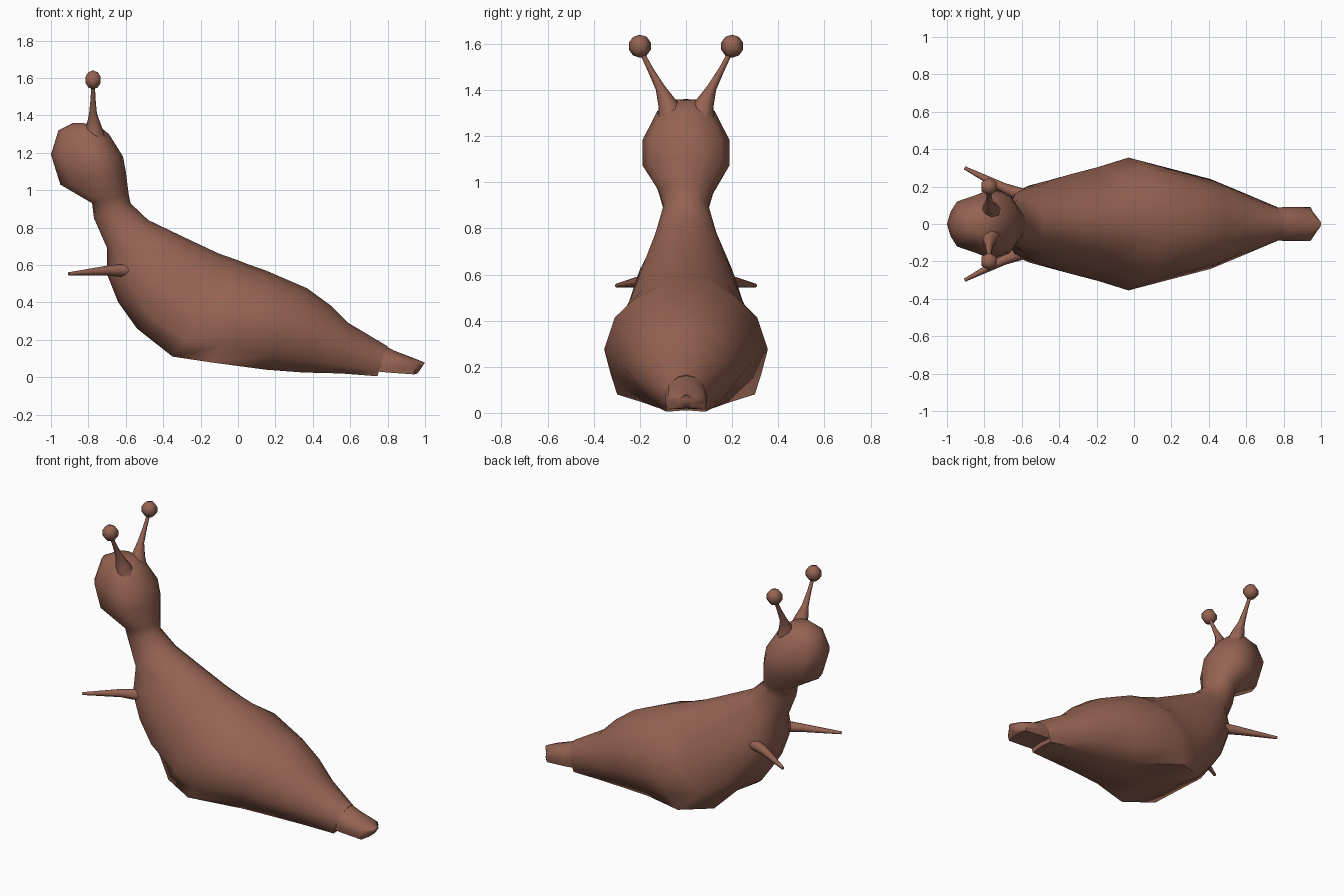
import bpy, bmesh, math
from mathutils import Vector

old = bpy.data.objects.get("Cube")
if old:
    bpy.data.objects.remove(old)

skin = bpy.data.materials.new("brown_skin")
skin.use_nodes = True
COLOUR = (0.30, 0.125, 0.085, 1)
skin.diffuse_color = COLOUR
bsdf = skin.node_tree.nodes["Principled BSDF"]
bsdf.inputs["Base Color"].default_value = COLOUR
bsdf.inputs["Roughness"].default_value = 0.8


def finish(name, bm, mirrored=False, angle=60):
    bmesh.ops.recalc_face_normals(bm, faces=bm.faces)
    mesh = bpy.data.meshes.new(name)
    bm.to_mesh(mesh)
    bm.free()
    mesh.materials.append(skin)
    obj = bpy.data.objects.new(name, mesh)
    bpy.context.collection.objects.link(obj)
    bpy.ops.object.select_all(action='DESELECT')
    obj.select_set(True)
    bpy.context.view_layer.objects.active = obj
    bpy.ops.object.shade_smooth_by_angle(angle=math.radians(angle))
    if mirrored:
        mod = obj.modifiers.new("mirror", 'MIRROR')
        mod.use_axis = (False, True, False)


def loft(bm, rings):
    """Skin a list of equal rings and close both ends."""
    loops = [[bm.verts.new(p) for p in ring] for ring in rings]
    for a, b in zip(loops, loops[1:]):
        for i in range(len(a)):
            j = (i + 1) % len(a)
            bm.faces.new((a[i], a[j], b[j], b[i]))
    bm.faces.new(loops[0])
    bm.faces.new(loops[-1])


# Half cross-sections (depth, width), from back to front
ROUND = [((1 - math.cos(math.pi * i / 7)) / 2, math.sin(math.pi * i / 7)) for i in range(8)]
HEAD = [(0, 0), (0.04, 0.42), (0.18, 0.82), (0.4, 1),
        (0.6, 0.82), (0.86, 0.64), (0.95, 0.35), (1, 0)]
BACK = [(0, 0), (0.05, 0.36), (0.16, 0.64), (0.32, 0.87), (0.6, 1)]
CHEST = BACK + [(0.85, 0.86), (0.95, 0.45), (1, 0)]


def foot(rim):
    """Section with a flat sole whose edge is `rim` of the full width."""
    return BACK + [(0.82, 0.5 + 0.5 * rim), (1, rim), (0.96, 0)]


def section(bx, bz, fx, fz, width, profile):
    """Ring from a back point to a front point."""
    half = [Vector((bx + (fx - bx) * t, w * width, bz + (fz - bz) * t)) for t, w in profile]
    return half + [Vector((p.x, -p.y, p.z)) for p in half[-2:0:-1]]


# Body: head, neck, chest, and trunk over a narrowing sole
# each row: back x, back z, front x, front z, half width, profile
body = [
    (-0.76, 1.355, -0.88, 1.36, 0.06, ROUND),
    (-0.69, 1.30, -0.96, 1.32, 0.125, HEAD),
    (-0.615, 1.18, -1.00, 1.19, 0.188, HEAD),
    (-0.60, 1.10, -0.95, 1.03, 0.188, HEAD),
    (-0.585, 0.98, -0.78, 0.93, 0.12, ROUND),
    (-0.575, 0.93, -0.77, 0.85, 0.10, ROUND),
    (-0.48, 0.84, -0.70, 0.69, 0.135, ROUND),
    (-0.25, 0.73, -0.70, 0.55, 0.20, CHEST),
    (-0.10, 0.66, -0.64, 0.40, 0.24, CHEST),
    (0.00, 0.625, -0.54, 0.26, 0.27, CHEST),
    (0.05, 0.605, -0.35, 0.11, 0.305, foot(0.7)),
    (0.15, 0.57, -0.15, 0.08, 0.355, foot(0.84)),
    (0.37, 0.475, 0.15, 0.04, 0.285, foot(0.6)),
    (0.50, 0.38, 0.35, 0.025, 0.24, foot(0.55)),
    (0.59, 0.29, 0.55, 0.02, 0.175, foot(0.65)),
    (0.80, 0.165, 0.745, 0.005, 0.09, foot(0.95)),
]
bm = bmesh.new()
loft(bm, [section(*row) for row in body])
finish("body", bm)

# Tail tip emerging above the step in the sole
tail = [
    (0.72, 0.20, 0.70, 0.035, 0.088, foot(0.95)),
    (0.84, 0.14, 0.80, 0.025, 0.09, foot(0.95)),
    (0.95, 0.098, 0.94, 0.015, 0.09, foot(0.9)),
    (1.00, 0.078, 0.96, 0.02, 0.03, foot(0.9)),
]
bm = bmesh.new()
loft(bm, [section(*row) for row in tail])
finish("tail_tip", bm)


def tube(name, path):
    """Tapered mirrored limb through (x, y, z, radius) stations."""
    pts = [Vector(p[:3]) for p in path]
    rings = []
    for i, p in enumerate(pts):
        along = pts[min(i + 1, len(pts) - 1)] - pts[max(i - 1, 0)]
        turn = along.to_track_quat('Z', 'Y')
        rings.append([p + turn @ Vector((math.cos(a), math.sin(a), 0)) * path[i][3]
                      for a in (math.tau * k / 8 for k in range(8))])
    bm = bmesh.new()
    loft(bm, rings)
    finish(name, bm, mirrored=True)


# Small pointed arms
tube("arms", [(-0.48, 0.10, 0.57, 0.06), (-0.60, 0.155, 0.57, 0.036),
              (-0.70, 0.195, 0.57, 0.026), (-0.905, 0.30, 0.552, 0.009)])

# Eye stalks flaring into the head
tube("eye_stalks", [(-0.765, 0.06, 1.25, 0.07), (-0.77, 0.08, 1.34, 0.042),
                    (-0.775, 0.112, 1.41, 0.021), (-0.775, 0.155, 1.49, 0.013),
                    (-0.775, 0.195, 1.57, 0.010)])

# Eyeballs
bm = bmesh.new()
bmesh.ops.create_uvsphere(bm, u_segments=6, v_segments=5, radius=0.05)
bmesh.ops.translate(bm, verts=bm.verts, vec=(-0.775, 0.2, 1.59))
finish("eyeballs", bm, mirrored=True)
